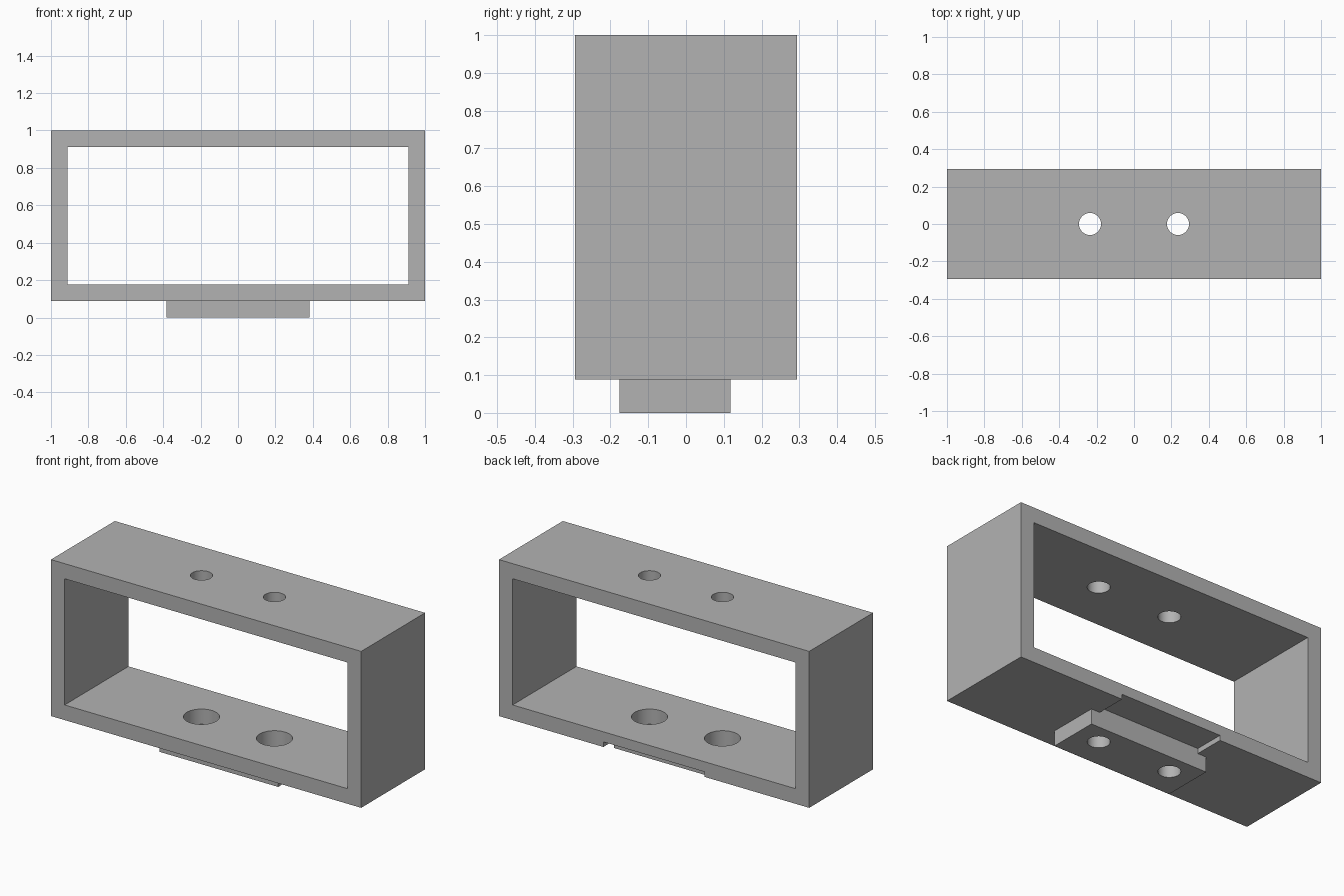
import bpy

cube = bpy.data.objects.get("Cube")
if cube:
    bpy.data.objects.remove(cube, do_unlink=True)

U = 2 / 68          # one length step: the frame is 68 steps long
HOLE_X = 8          # bolt holes sit at +/- this distance

grey = bpy.data.materials.new("plain grey")
grey.use_nodes = True
colour = (0.45, 0.45, 0.45, 1)
grey.diffuse_color = colour
grey.node_tree.nodes["Principled BSDF"].inputs["Base Color"].default_value = colour


def box(name, x, y, z):
    """Box from (min, max) pairs, in steps."""
    bpy.ops.mesh.primitive_cube_add(size=1)
    ob = bpy.context.object
    ob.name = name
    spans = (x, y, z)
    ob.location = [(a + b) / 2 * U for a, b in spans]
    ob.scale = [(b - a) * U for a, b in spans]
    bpy.ops.object.transform_apply(location=True, scale=True)
    ob.data.materials.append(grey)
    return ob


def drill(name, x, radius, z):
    """Upright cylinder used as a cutter."""
    bpy.ops.mesh.primitive_cylinder_add(
        vertices=64, radius=radius * U, depth=(z[1] - z[0]) * U,
        location=(x * U, 0, (z[0] + z[1]) / 2 * U))
    ob = bpy.context.object
    ob.name = name
    ob.data.materials.append(grey)
    return ob


def cut(target, cutter):
    """Subtract the cutter from the target and remove the cutter."""
    mod = target.modifiers.new("cut", 'BOOLEAN')
    mod.operation = 'DIFFERENCE'
    mod.solver = 'EXACT'
    mod.object = cutter
    bpy.context.view_layer.objects.active = target
    bpy.ops.object.modifier_apply(modifier=mod.name)
    bpy.data.objects.remove(cutter, do_unlink=True)


# Rectangular frame, open front to back
frame = box("frame", (-34, 34), (-10, 10), (3, 34))
cut(frame, box("opening_cutter", (-31, 31), (-12, 12), (6, 31)))

# Shallow notch under the back edge
cut(frame, box("notch_cutter", (-11.1, 11.1), (4, 12), (2, 4)))

# Mounting pad under the frame, set slightly forward
pad = box("mounting_pad", (-13, 13), (-6, 4), (0, 3))

# Bolt holes: narrow in the top and the pad, wide in the frame floor
for x in (-HOLE_X, HOLE_X):
    cut(frame, drill("top_hole_cutter", x, 2, (29, 36)))
    cut(frame, drill("bolt_head_cutter", x, 3.25, (2, 8)))
    cut(pad, drill("pad_hole_cutter", x, 2, (-2, 5)))

# Round hole walls, sharp edges elsewhere
for ob in (frame, pad):
    bpy.ops.object.select_all(action='DESELECT')
    ob.select_set(True)
    bpy.context.view_layer.objects.active = ob
    bpy.ops.object.shade_smooth_by_angle()
